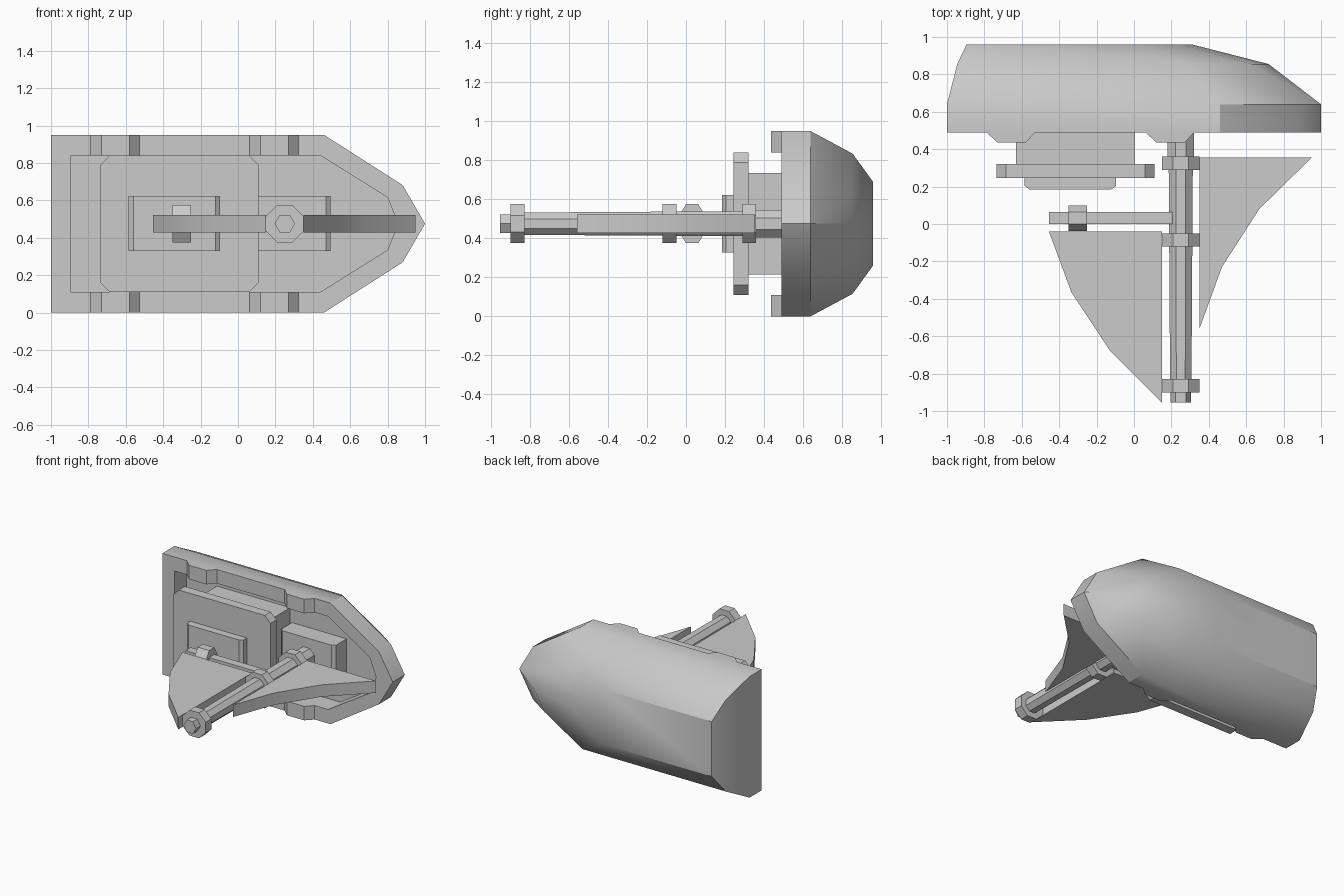
import bpy, bmesh, math

if "Cube" in bpy.data.objects:
    bpy.data.objects.remove(bpy.data.objects["Cube"])

C = 0.475  # height of the model's symmetry plane


def loft(name, rings, smooth=None):
    """Skin a stack of equal-length point rings and cap both ends."""
    bm = bmesh.new()
    vs = [[bm.verts.new(p) for p in r] for r in rings]
    n = len(vs[0])
    for a, b in zip(vs, vs[1:]):
        for i in range(n):
            j = (i + 1) % n
            bm.faces.new((a[i], a[j], b[j], b[i]))
    bm.faces.new(vs[0])
    bm.faces.new(vs[-1][::-1])
    bmesh.ops.recalc_face_normals(bm, faces=bm.faces)
    me = bpy.data.meshes.new(name)
    bm.to_mesh(me)
    bm.free()
    ob = bpy.data.objects.new(name, me)
    bpy.context.collection.objects.link(ob)
    if smooth:
        bpy.ops.object.select_all(action='DESELECT')
        ob.select_set(True)
        bpy.context.view_layer.objects.active = ob
        bpy.ops.object.shade_smooth_by_angle(angle=math.radians(smooth))
    return ob


def slab(name, pts, z0, z1, smooth=None):
    """Extrude an x-y profile along z."""
    return loft(name, [[(x, y, z) for x, y in pts] for z in (z0, z1)], smooth)


def plate(name, x0, x1, hz, y0, y1, cut=0.0):
    """Block along y, with optionally clipped corners."""
    pts = []
    for x, z, sx, sz in ((x0, -hz, 1, 1), (x1, -hz, -1, 1), (x1, hz, -1, -1), (x0, hz, 1, -1)):
        if cut:
            pair = [(x, z + sz * cut), (x + sx * cut, z)]
            pts += pair if sx * sz > 0 else pair[::-1]
        else:
            pts.append((x, z))
    return loft(name, [[(x, y, C + z) for x, z in pts] for y in (y0, y1)])


def spar(name, sections, n=8, phase=0.5):
    """Round part along y at the mast line; sections are (y, flat radius)."""
    rings = []
    for y, r in sections:
        R = r / math.cos(math.pi / n)
        rings.append([(0.25 + R * math.cos(2 * math.pi * (i + phase) / n), y,
                       C + R * math.sin(2 * math.pi * (i + phase) / n)) for i in range(n)])
    return loft(name, rings, 30 if n > 8 else None)


def hull_ring(y, stern, shoulder, cheek, bow, hz, cz):
    half = [(stern, -hz), (shoulder, -hz), (cheek, -cz), (bow, 0),
            (cheek, cz), (shoulder, hz), (stern, hz)]
    return [(x, y, C + z) for x, z in half]


# Hull: sunken deck, bulwark rim, sides and keel faces
loft("hull", [
    hull_ring(0.64, -0.895, 0.44, 0.80, 0.855, 0.365, 0.14),
    hull_ring(0.49, -0.895, 0.44, 0.80, 0.855, 0.365, 0.14),
    hull_ring(0.49, -1.0, 0.46, 0.88, 1.0, 0.475, 0.207),
    hull_ring(0.64, -1.0, 0.46, 0.88, 1.0, 0.475, 0.207),
    hull_ring(0.855, -0.945, 0.30, 0.63, 0.72, 0.36, 0.157),
    hull_ring(0.96, -0.895, 0.05, 0.25, 0.31, 0.215, 0.095)], 30)

# Raised rail sections on both bulwarks
for k, x in enumerate((-0.79, 0.06)):
    prof = [(x, 0.492), (x + 0.06, 0.435), (x + 0.21, 0.435), (x + 0.265, 0.492)]
    for side, z in (("lower", 0.0), ("upper", 0.84)):
        slab(f"rail_{side}_{k}", prof, z, z + 0.11)

# Stern cabin with roof and upper box, and the low fore cabin
plate("stern_cabin", -0.63, 0.005, 0.26, 0.32, 0.645)
plate("cabin_roof", -0.735, 0.11, 0.365, 0.245, 0.32, 0.05)
slab("roof_box", [(-0.585, 0.25), (-0.585, 0.205), (-0.56, 0.185),
                  (-0.12, 0.185), (-0.095, 0.205), (-0.095, 0.25)], C - 0.147, C + 0.147)
slab("fore_cabin", [(0.02, 0.645), (0.02, 0.51), (0.045, 0.49),
                    (0.47, 0.49), (0.495, 0.51), (0.495, 0.645)], C - 0.147, C + 0.147)

# Mast, its base, bands and tip
spar("mast", [(0.40, 0.065), (-0.88, 0.057)])
spar("mast_base", [(0.645, 0.07), (0.34, 0.07)])
for k, y in enumerate((0.29, -0.12, -0.90)):
    spar(f"mast_band_{k}", [(y, 0.1), (y + 0.07, 0.1)])
spar("mast_tip", [(-0.955, 0.047), (-0.88, 0.047)], 6, 0)

# Boom with its clamp
slab("boom", [(-0.455, 0.0), (0.21, 0.0), (0.21, 0.065), (-0.455, 0.065)], C - 0.045, C + 0.045)
clamp = [(-0.037, -0.04), (0.0, -0.1), (0.063, -0.1), (0.1, -0.04),
         (0.1, 0.04), (0.063, 0.1), (0.0, 0.1), (-0.037, 0.04)]
loft("boom_clamp", [[(x, y, C + z) for y, z in clamp] for x in (-0.35, -0.25)])

# Sails
slab("main_sail", [(-0.455, -0.04), (-0.335, -0.365), (-0.13, -0.675),
                   (0.15, -0.955), (0.15, -0.04)], C - 0.047, C + 0.047, 40)
slab("fore_sail", [(0.95, 0.355), (0.67, 0.08), (0.47, -0.23),
                   (0.35, -0.56), (0.35, 0.355)], C - 0.047, C + 0.047, 40)
